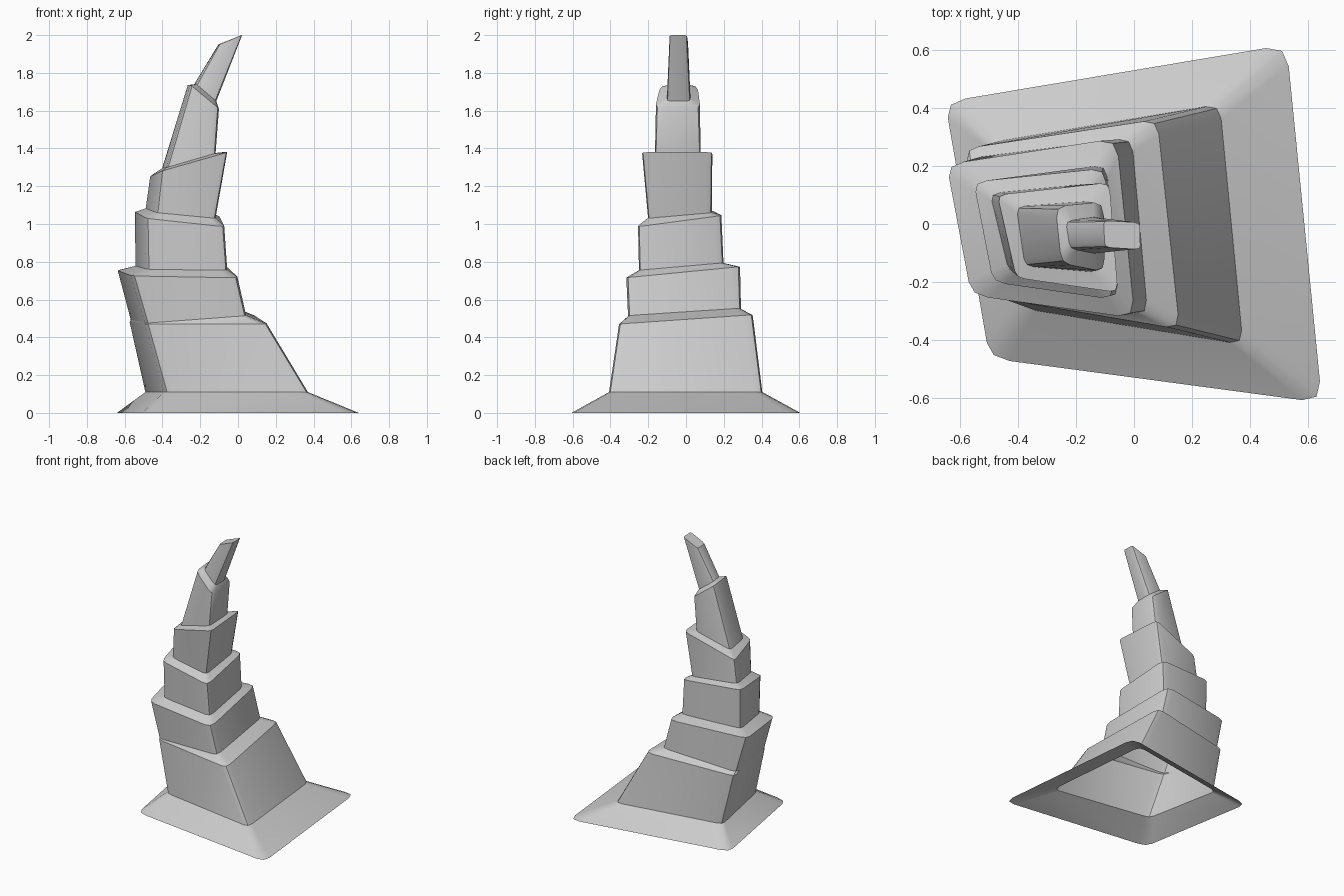
import bpy, bmesh, math
from mathutils import Vector

if "Cube" in bpy.data.objects:
    bpy.data.objects.remove(bpy.data.objects["Cube"])


def rounded(corners, frac):
    """Cut each corner of a four-sided ring into three points."""
    pts = [Vector(c) for c in corners]
    out = []
    for i, c in enumerate(pts):
        a = c.lerp(pts[i - 1], frac)
        b = c.lerp(pts[(i + 1) % 4], frac)
        out += [a, a * 0.25 + c * 0.5 + b * 0.25, b]
    return out


def loft(name, rings, cap_top=False):
    """Skin a stack of rings into an open shell, optionally capped."""
    bm = bmesh.new()
    loops = [[bm.verts.new(p) for p in rounded(c, f)] for f, c in rings]
    n = len(loops[0])
    for lo, hi in zip(loops, loops[1:]):
        for i in range(n):
            j = (i + 1) % n
            bm.faces.new((lo[i], lo[j], hi[j], hi[i]))
    if cap_top:
        bm.faces.new(loops[-1])
    mesh = bpy.data.meshes.new(name)
    bm.to_mesh(mesh)
    bm.free()
    ob = bpy.data.objects.new(name, mesh)
    bpy.context.collection.objects.link(ob)
    bpy.ops.object.select_all(action='DESELECT')
    ob.select_set(True)
    bpy.context.view_layer.objects.active = ob
    bpy.ops.object.shade_smooth_by_angle(angle=math.radians(30))


# Rings, corner order: front-left, front-right, back-right, back-left
skirt = (0.06, [(-.497, -.462, 0), (.647, -.615, 0), (.525, .617, 0), (-.65, .42, 0)])
wall_foot = (0.06, [(-.385, -.29, .11), (.375, -.415, .11), (.295, .412, .11), (-.497, .28, .11)])
wall_top = (0.07, [(-.485, -.253, .47), (.157, -.362, .47), (.08, .36, .52), (-.58, .26, .48)])
tier2_foot = (0.08, [(-.485, -.247, .475), (.047, -.312, .515), (-.008, .297, .555), (-.575, .225, .495)])
tier2_top = (0.10, [(-.56, -.245, .725), (.003, -.324, .715), (-.06, .295, .775), (-.645, .205, .757)])
tier3_foot = (0.10, [(-.48, -.195, .76), (-.053, -.255, .755), (-.095, .205, .795), (-.55, .14, .78)])
tier3_top = (0.10, [(-.485, -.20, 1.03), (-.07, -.26, .985), (-.10, .192, 1.045), (-.552, .145, 1.068)])
tier4_foot = (0.10, [(-.43, -.165, 1.06), (-.117, -.205, 1.03), (-.135, .14, 1.06), (-.495, .105, 1.085)])
tier4_top = (0.08, [(-.405, -.185, 1.28), (-.055, -.236, 1.38), (-.085, .143, 1.38), (-.47, .10, 1.25)])
tier5_foot = (0.12, [(-.375, -.145, 1.30), (-.117, -.167, 1.375), (-.13, .08, 1.375), (-.405, .06, 1.295)])
tier5_top = (0.20, [(-.25, -.135, 1.735), (-.10, -.165, 1.61), (-.105, .077, 1.61), (-.27, .06, 1.735)])
spike_foot = (0.20, [(-.22, -.085, 1.74), (-.115, -.105, 1.65), (-.115, .027, 1.65), (-.235, .01, 1.74)])
spike_tip = (0.15, [(-.10, -.08, 1.95), (.022, -.088, 2.0), (.02, .005, 2.0), (-.105, .012, 1.95)])

# Flared base with the tall first wall, open underneath
loft("flared_base", [skirt, wall_foot, wall_top, tier2_foot])
# Stacked leaning tiers with sloped ledges between them
loft("stacked_tiers", [tier2_foot, tier2_top, tier3_foot, tier3_top, tier4_foot,
                       tier4_top, tier5_foot, tier5_top, spike_foot])
# Bent tip
loft("tip_spike", [spike_foot, spike_tip], cap_top=True)
